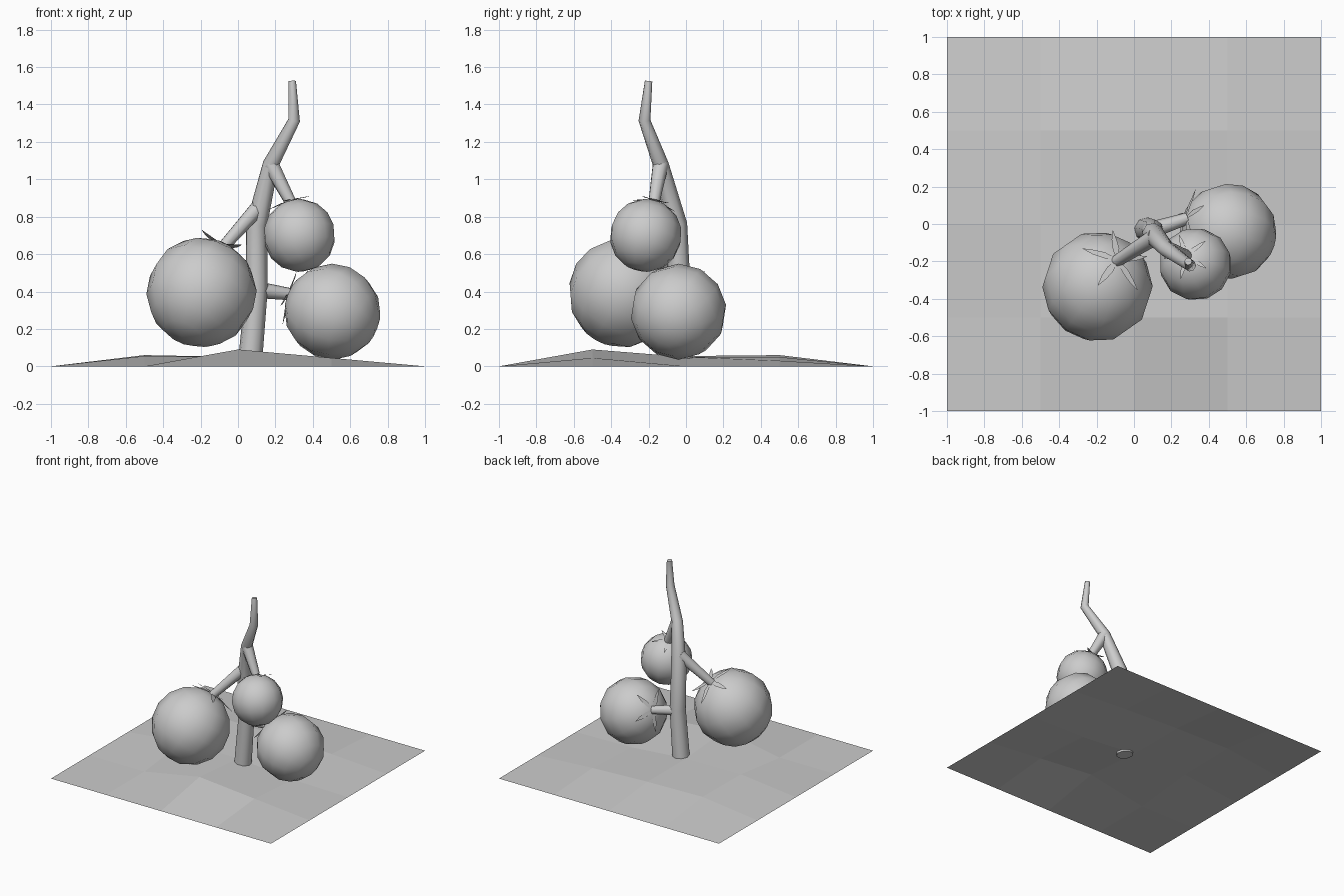
import bpy, bmesh, math
from mathutils import Vector

if "Cube" in bpy.data.objects:
    bpy.data.objects.remove(bpy.data.objects["Cube"])


def mesh_object(name, bm, smooth):
    bmesh.ops.recalc_face_normals(bm, faces=bm.faces)
    for f in bm.faces:
        f.smooth = smooth
    me = bpy.data.meshes.new(name)
    bm.to_mesh(me)
    bm.free()
    ob = bpy.data.objects.new(name, me)
    bpy.context.collection.objects.link(ob)
    return ob


def tube(name, points):
    """Tapered eight-sided tube through (x, y, z, radius) points."""
    cu = bpy.data.curves.new(name, 'CURVE')
    cu.dimensions = '3D'
    cu.bevel_depth = 1
    cu.bevel_resolution = 2
    cu.use_fill_caps = True
    sp = cu.splines.new('POLY')
    sp.points.add(len(points) - 1)
    for p, (x, y, z, r) in zip(sp.points, points):
        p.co = (x, y, z, 1)
        p.radius = r
    sp.use_smooth = True
    ob = bpy.data.objects.new(name, cu)
    bpy.context.collection.objects.link(ob)
    return ob


def tomato(name, center, r, attach):
    """Low-poly fruit whose pole faces its stalk."""
    c = Vector(center)
    axis = (Vector(attach) - c).normalized()
    bm = bmesh.new()
    bmesh.ops.create_uvsphere(bm, u_segments=12, v_segments=8, radius=r)
    ob = mesh_object(name, bm, True)
    ob.rotation_euler = axis.to_track_quat('Z', 'Y').to_euler()
    ob.location = c
    return axis


def calyx(name, center, r, axis, twist):
    """Five thin sepals draped over the fruit with lifted tips."""
    bm = bmesh.new()
    q = axis.to_track_quat('Z', 'Y')
    # angle from pole, lift above surface, half width
    profile = [(0.04, 1.0, .03), (.25, 1.02, .065), (.45, 1.05, .05), (.62, 1.13, .005)]
    for k in range(5):
        a = twist + k * math.tau / 5
        out = Vector((math.cos(a), math.sin(a), 0))
        side = Vector((-math.sin(a), math.cos(a), 0))
        rows = []
        for t, lift, w in profile:
            p = (out * math.sin(t) + Vector((0, 0, math.cos(t)))) * r * lift
            rows.append([bm.verts.new(Vector(center) + q @ (p + side * s * w * r))
                         for s in (-1, 1)])
        for lo, hi in zip(rows, rows[1:]):
            bm.faces.new((lo[0], lo[1], hi[1], hi[0]))
    mesh_object(name, bm, True)


# Ground: faceted sheet with a gently raised interior
heights = [[0, .09, .045], [.055, .05, .01], [.06, .05, .03]]
bm = bmesh.new()
bmesh.ops.create_grid(bm, x_segments=4, y_segments=4, size=1)
for v in bm.verts:
    i, j = round(v.co.x * 2) + 1, round(v.co.y * 2) + 1
    if 0 <= i < 3 and 0 <= j < 3:
        v.co.z = heights[j][i]
mesh_object("soil", bm, False)

# Main stem
tube("main_stem", [(.065, -.03, .03, .065), (.1, -.035, .42, .06), (.1, -.05, .76, .057),
                   (.175, -.135, 1.08, .043), (.3, -.222, 1.315, .032), (.29, -.2, 1.525, .02)])

# Fruits: label, centre, radius, stalk start, stalk end
fruits = [
    ("large", (-.195, -.335, .395), .295, (.11, -.07, .85), (-.095, -.2, .62), .3),
    ("medium", (.505, -.04, .292), .257, (.1, -.03, .41), (.285, .03, .385), .9),
    ("small", (.328, -.215, .70), .195, (.175, -.135, 1.08), (.28, -.17, .88), .5),
]
for label, c, r, start, end, twist in fruits:
    axis = tomato(label + "_tomato", c, r, end)
    tube(label + "_stalk", [(*start, .045), (*end, .032)])
    calyx(label + "_calyx", c, r, axis, twist)
